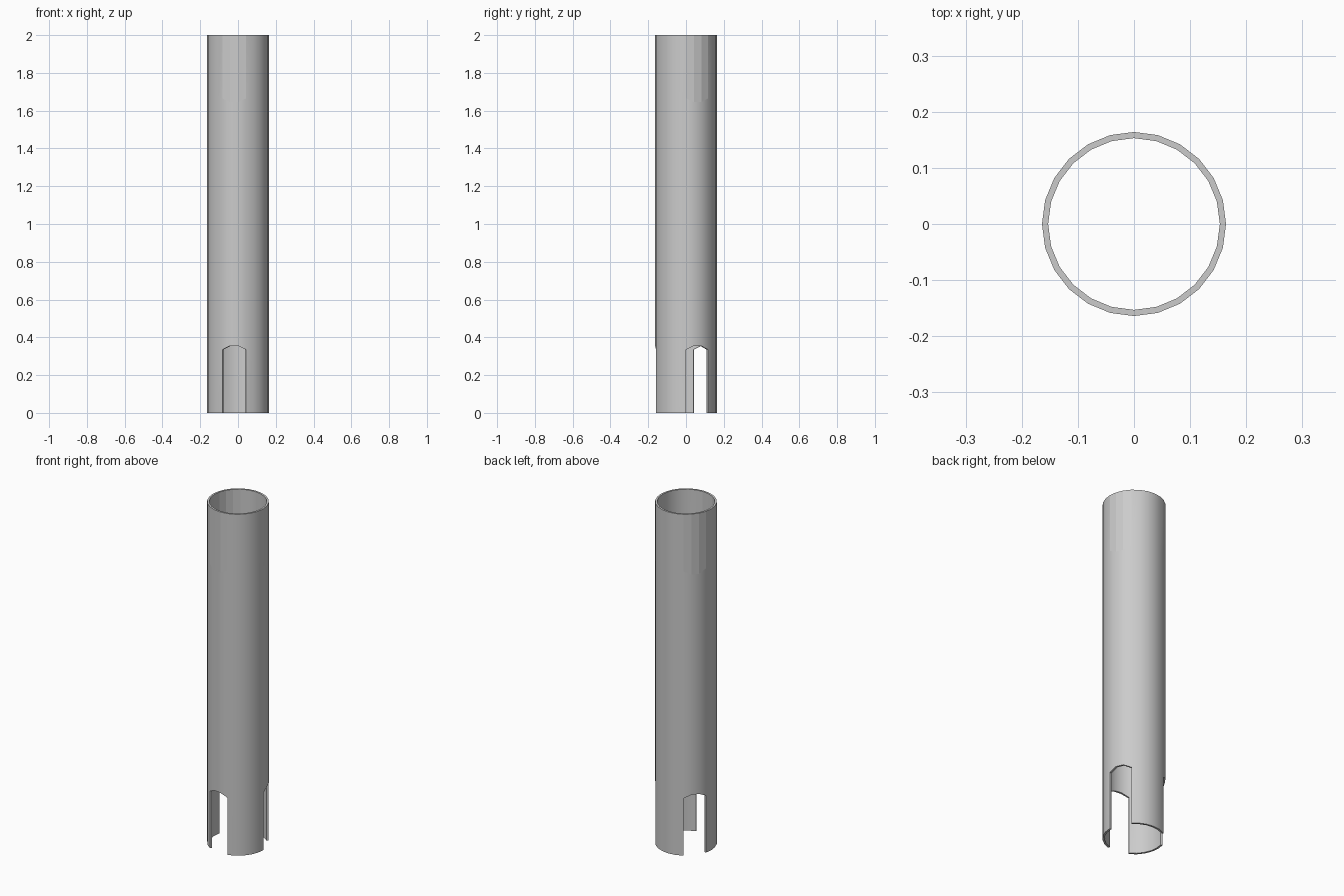
import bpy, bmesh
from math import sin, cos, radians

if "Cube" in bpy.data.objects:
    bpy.data.objects.remove(bpy.data.objects["Cube"])

SIDES, STEP = 24, 15
R_OUT, R_IN, HEIGHT = 0.164, 0.153, 2.0
SHOULDER, CROWN = 0.335, 0.355
SLOT_STARTS = (0, 8, 16)          # three slots, each three sides wide

bm = bmesh.new()
slot_cols = {s + k for s in SLOT_STARTS for k in range(3)}


def slot_height(col):
    # arched slot head: crown over the two middle edges
    return CROWN if col % 8 in (1, 2) else SHOULDER


def column(col, radius):
    a = radians(col * STEP)
    h = slot_height(col)
    return [bm.verts.new((radius * cos(a), radius * sin(a), z))
            for z in (0, h, HEIGHT - h, HEIGHT)]


outer = [column(i, R_OUT) for i in range(SIDES)]
inner = [column(i, R_IN) for i in range(SIDES)]
flat_faces = []

# tube walls, leaving the slots open at the bottom
for i in range(SIDES):
    j = (i + 1) % SIDES
    for row in range(3):
        if row == 0 and i in slot_cols:
            continue
        f = bm.faces.new((outer[i][row], outer[j][row], outer[j][row + 1], outer[i][row + 1]))
        g = bm.faces.new((inner[i][row], inner[i][row + 1], inner[j][row + 1], inner[j][row]))
        if row == 2 and i in slot_cols:
            flat_faces += [f, g]

# wall thickness around the rims and slot edges
partner = {o: n for oc, nc in zip(outer, inner) for o, n in zip(oc, nc)}
for e in [e for e in bm.edges if e.is_boundary and e.verts[0] in partner]:
    a, b = e.verts
    bm.faces.new((a, b, partner[b], partner[a]))

bmesh.ops.delete(bm, geom=[v for v in bm.verts if not v.link_faces], context='VERTS')
bmesh.ops.recalc_face_normals(bm, faces=bm.faces[:])
bm.faces.index_update()
flat_ids = [f.index for f in flat_faces]

mesh = bpy.data.meshes.new("slotted_tube")
bm.to_mesh(mesh)
bm.free()
tube = bpy.data.objects.new("slotted_tube", mesh)
bpy.context.collection.objects.link(tube)

# smooth walls with crisp rims, faceted patches near the top
bpy.context.view_layer.objects.active = tube
tube.select_set(True)
bpy.ops.object.shade_smooth_by_angle(angle=radians(30))
for i in flat_ids:
    mesh.polygons[i].use_smooth = False
